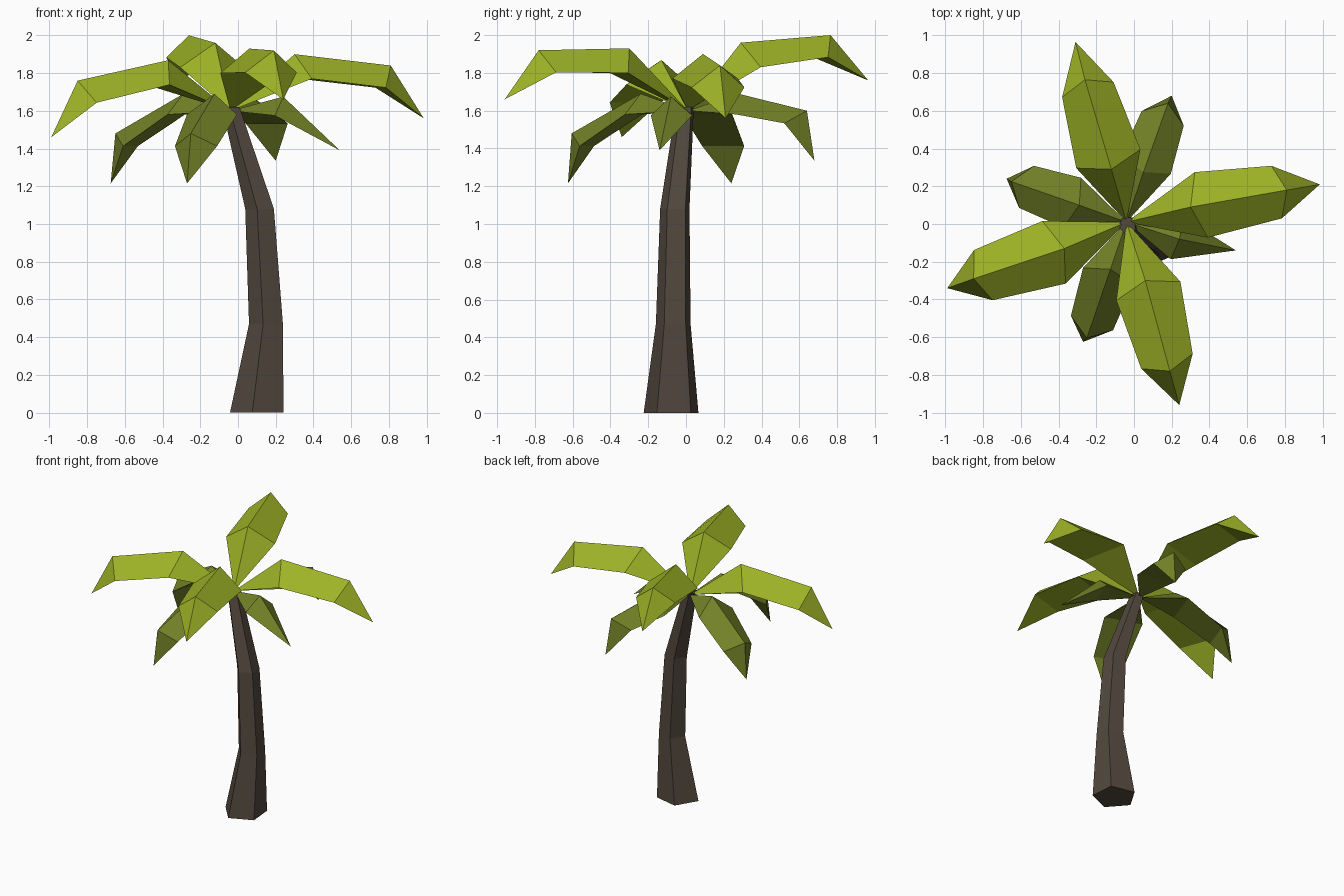
import bpy, bmesh, math
from mathutils import Vector

if "Cube" in bpy.data.objects:
    bpy.data.objects.remove(bpy.data.objects["Cube"])


def material(name, rgb):
    m = bpy.data.materials.new(name)
    m.diffuse_color = (*rgb, 1)
    m.use_nodes = True
    m.node_tree.nodes["Principled BSDF"].inputs["Base Color"].default_value = m.diffuse_color
    return m


BARK = material("bark_brown", (0.085, 0.065, 0.048))
BRIGHT = material("bright_leaf_green", (0.34, 0.45, 0.02))
DARK = material("dark_leaf_green", (0.17, 0.22, 0.02))


def finish(name, bm, mat):
    bmesh.ops.recalc_face_normals(bm, faces=bm.faces)
    me = bpy.data.meshes.new(name)
    bm.to_mesh(me)
    bm.free()
    me.materials.append(mat)
    bpy.context.collection.objects.link(bpy.data.objects.new(name, me))


# Trunk: bent, tapering five-sided tube (x, y, z, radius)
bm = bmesh.new()
rings = []
for x, y, z, r in [(0.11, -0.075, 0, 0.153), (0.155, -0.065, 0.47, 0.097),
                   (0.12, -0.057, 1.08, 0.082), (-0.035, -0.005, 1.62, 0.05)]:
    angles = [math.radians(-103 + 72 * i) for i in range(5)]
    rings.append([bm.verts.new((x + r * math.cos(a), y + r * math.sin(a), z)) for a in angles])
for lo, hi in zip(rings, rings[1:]):
    for i in range(5):
        j = (i + 1) % 5
        bm.faces.new((lo[i], lo[j], hi[j], hi[i]))
bm.faces.new(rings[0])
bm.faces.new(rings[-1])
finish("trunk", bm, BARK)

APEX = Vector((-0.04, 0.01, 1.6))


def frond(name, ridge, tip, sections, mat):
    """Folded leaf: ridge points with a pair of lowered side points each.
    sections holds (half width, forward shift, drop) per ridge point."""
    bm = bmesh.new()
    out = Vector(ridge[-1]) - APEX
    out.z = 0
    out.normalize()
    side = Vector((-out.y, out.x, 0))
    rows = []
    for p, (w, fwd, drop) in zip(ridge, sections):
        p = Vector(p)
        base = p + out * fwd - Vector((0, 0, drop))
        rows.append([bm.verts.new(v) for v in (base + side * w, p, base - side * w)])
    start, end = bm.verts.new(APEX), bm.verts.new(tip)
    for i in range(3):
        j = (i + 1) % 3
        bm.faces.new((start, rows[0][i], rows[0][j]))
        bm.faces.new((end, rows[-1][j], rows[-1][i]))
        for a, b in zip(rows, rows[1:]):
            bm.faces.new((a[i], b[i], b[j], a[j]))
    finish(name, bm, mat)


# Upper fronds: long and bright
UPPER = [(0.177, 0.058, 0.13), (0.142, -0.055, 0.117)]
frond("upper_frond_front", [(0.06, -0.30, 1.93), (0.19, -0.78, 1.92)], (0.24, -0.96, 1.66), UPPER, BRIGHT)
frond("upper_frond_right", [(0.30, 0.09, 1.90), (0.81, 0.18, 1.84)], (0.985, 0.21, 1.56), UPPER, BRIGHT)
frond("upper_frond_back", [(-0.12, 0.29, 1.96), (-0.26, 0.765, 2.0)], (-0.31, 0.965, 1.76), UPPER, BRIGHT)
frond("upper_frond_left", [(-0.37, -0.13, 1.868), (-0.85, -0.29, 1.76)], (-0.99, -0.34, 1.46), UPPER, BRIGHT)

# Lower fronds: shorter, drooping and darker
LOWER = [(0.14, 0.04, 0.11), (0.118, -0.085, 0.067)]
frond("lower_frond_left", [(-0.29, 0.10, 1.69), (-0.65, 0.225, 1.48)], (-0.675, 0.24, 1.215), LOWER, DARK)
frond("lower_frond_front", [(-0.125, -0.24, 1.69), (-0.25, -0.605, 1.48)], (-0.27, -0.625, 1.215), LOWER, DARK)
frond("lower_frond_back", [(0.05, 0.275, 1.69), (0.18, 0.64, 1.60)], (0.20, 0.68, 1.335), LOWER, DARK)
frond("lower_frond_right", [(0.24, -0.08, 1.675)], (0.54, -0.14, 1.39), [(0.115, -0.01, 0.10)], DARK)
